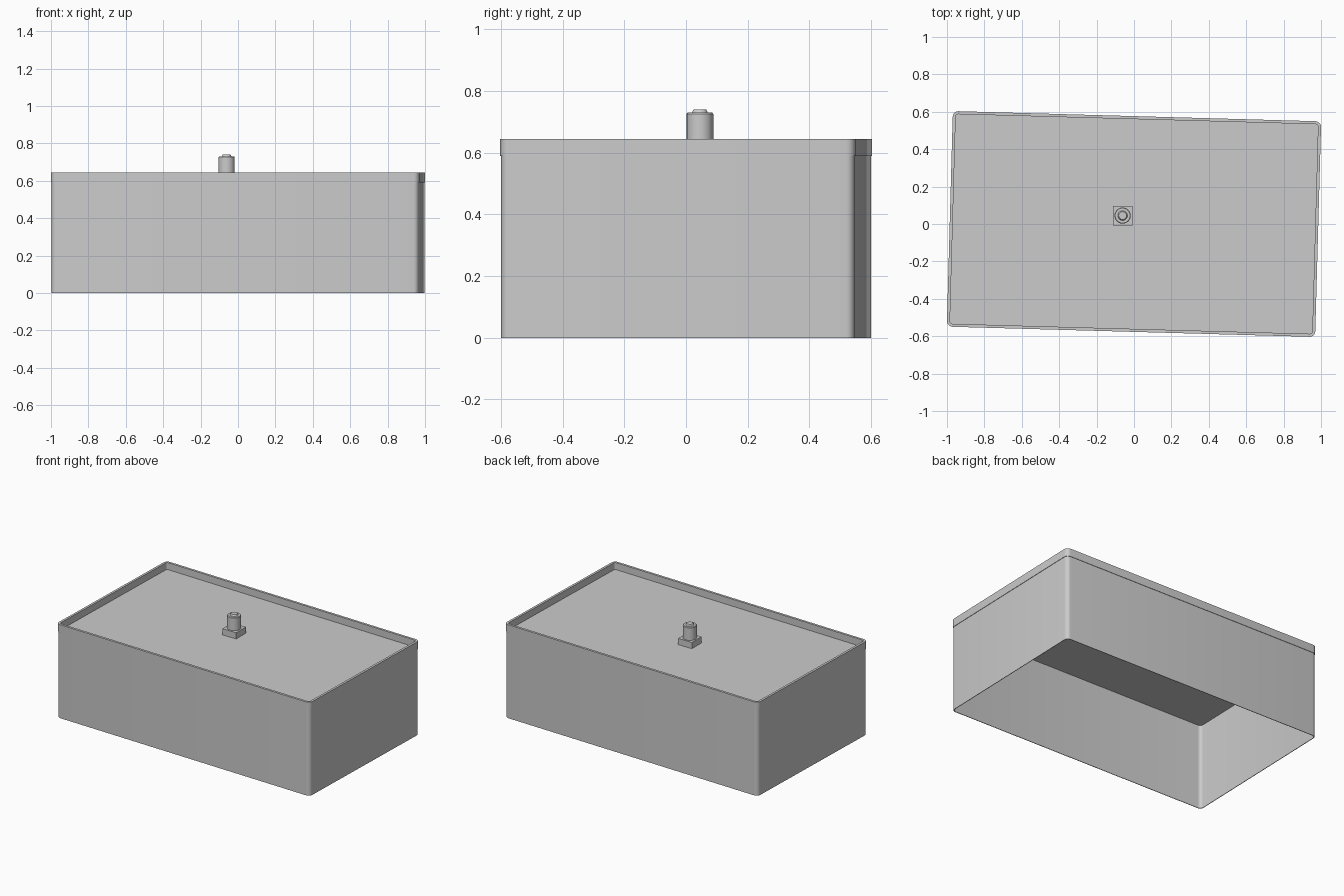
import bpy, bmesh, math
from mathutils import Matrix

cube = bpy.data.objects.get("Cube")
if cube:
    bpy.data.objects.remove(cube, do_unlink=True)

LENGTH, WIDTH, RADIUS = 1.97, 1.153, 0.03
TURN = math.radians(-1.6)
FIT_X, FIT_Y = -0.061, 0.045

grey = bpy.data.materials.new("light grey")
grey.use_nodes = True
colour = (0.6, 0.6, 0.6, 1)
grey.diffuse_color = colour
grey.node_tree.nodes["Principled BSDF"].inputs["Base Color"].default_value = colour


def finish(name, bm):
    bmesh.ops.recalc_face_normals(bm, faces=bm.faces)
    mesh = bpy.data.meshes.new(name)
    bm.to_mesh(mesh)
    bm.free()
    mesh.materials.append(grey)
    obj = bpy.data.objects.new(name, mesh)
    bpy.context.collection.objects.link(obj)
    bpy.ops.object.select_all(action='DESELECT')
    obj.select_set(True)
    bpy.context.view_layer.objects.active = obj
    bpy.ops.object.shade_smooth_by_angle(angle=math.radians(35))
    return obj


def rounded_loop(bm, inset, z, steps=6):
    """Ring of vertices around a rounded rectangle."""
    ring = []
    r = max(RADIUS - inset, 0.006)
    cx, cy = LENGTH / 2 - inset - r, WIDTH / 2 - inset - r
    for q, (sx, sy) in enumerate([(1, 1), (-1, 1), (-1, -1), (1, -1)]):
        for i in range(steps + 1):
            a = (q + i / steps) * math.pi / 2
            ring.append(bm.verts.new((sx * cx + r * math.cos(a), sy * cy + r * math.sin(a), z)))
    return ring


def loft(name, profile, closed=False):
    """Join rounded rings; cap the ends, or close the last ring to the first."""
    bm = bmesh.new()
    rings = [rounded_loop(bm, inset, z) for inset, z in profile]
    pairs = list(zip(rings, rings[1:]))
    if closed:
        pairs.append((rings[-1], rings[0]))
    else:
        bm.faces.new(rings[0])
        bm.faces.new(rings[-1])
    for a, b in pairs:
        for i in range(len(a)):
            j = (i + 1) % len(a)
            bm.faces.new((a[i], a[j], b[j], b[i]))
    bmesh.ops.rotate(bm, verts=bm.verts, cent=(0, 0, 0), matrix=Matrix.Rotation(TURN, 3, 'Z'))
    return finish(name, bm)


# Thin walls, open at the bottom
loft("box_walls", [(0.003, 0), (0.003, 0.593), (0.007, 0.593), (0.007, 0)], closed=True)

# Lid with a raised lip around a recessed panel
loft("lid_tray", [(0, 0.59), (0, 0.645), (0.016, 0.645), (0.016, 0.597)])

# Square foot of the fitting
bm = bmesh.new()
bmesh.ops.create_cube(bm, size=1, matrix=Matrix.Translation((FIT_X, FIT_Y, 0.618))
                      @ Matrix.Diagonal((0.105, 0.105, 0.044, 1)))
finish("fitting_base", bm)

# Round post with a stepped top
bm = bmesh.new()
profile = [(0.0435, 0.638), (0.0435, 0.726), (0.04, 0.73), (0.026, 0.73), (0.021, 0.74), (0, 0.74)]
verts = [bm.verts.new((FIT_X + r, FIT_Y, z)) for r, z in profile]
edges = [bm.edges.new(pair) for pair in zip(verts, verts[1:])]
bmesh.ops.spin(bm, geom=verts + edges, cent=(FIT_X, FIT_Y, 0), axis=(0, 0, 1),
               angle=math.tau, steps=20, use_duplicate=False)
bmesh.ops.remove_doubles(bm, verts=bm.verts, dist=0.0005)
finish("fitting_post", bm)
